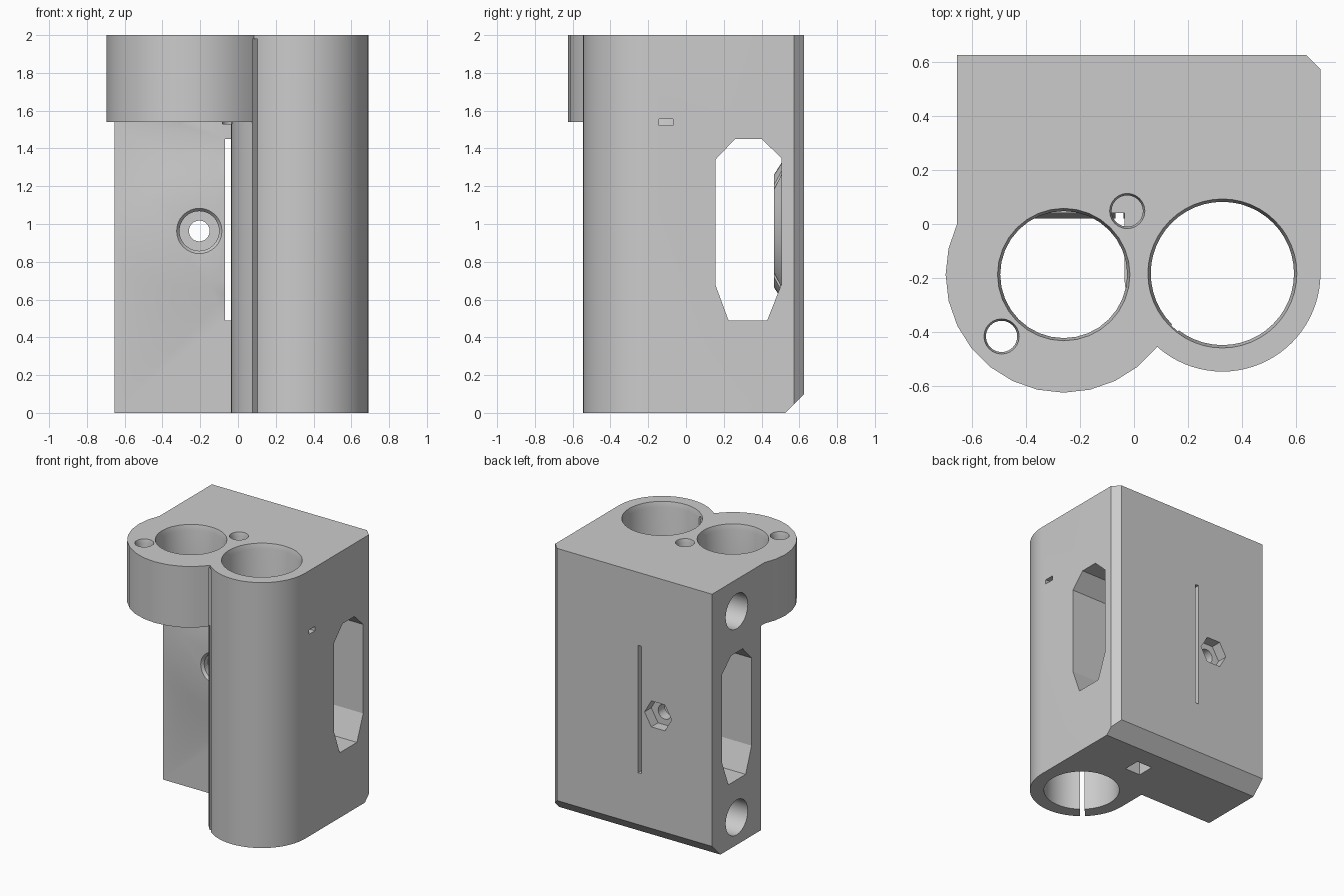
import bpy, bmesh, math
from mathutils import Vector

if "Cube" in bpy.data.objects:
    bpy.data.objects.remove(bpy.data.objects["Cube"])


def place(axis, a, b, t):
    return {'x': (t, a, b), 'y': (a, t, b), 'z': (a, b, t)}[axis]


def loft(name, axis, rings):
    """Closed solid through a list of (position, 2D points) rings."""
    bm = bmesh.new()
    loops = [[bm.verts.new(place(axis, a, b, t)) for a, b in pts] for t, pts in rings]
    n = len(loops[0])
    for lo, hi in zip(loops, loops[1:]):
        for i in range(n):
            j = (i + 1) % n
            bm.faces.new((lo[i], lo[j], hi[j], hi[i]))
    bm.faces.new(loops[0])
    bm.faces.new(loops[-1])
    bmesh.ops.recalc_face_normals(bm, faces=bm.faces)
    me = bpy.data.meshes.new(name)
    bm.to_mesh(me)
    bm.free()
    ob = bpy.data.objects.new(name, me)
    bpy.context.collection.objects.link(ob)
    return ob


def prism(name, axis, pts, t0, t1):
    return loft(name, axis, [(t0, pts), (t1, pts)])


def arc(c, r, a0, a1, n):
    return [(c[0] + r * math.cos(math.radians(a0 + (a1 - a0) * i / n)),
             c[1] + r * math.sin(math.radians(a0 + (a1 - a0) * i / n))) for i in range(n + 1)]


def turned(name, axis, c, profile, n=32):
    """Round solid along an axis from (position, radius) pairs."""
    return loft(name, axis, [(t, arc(c, r, 0, 360, n)[:-1]) for t, r in profile])


def rect(a0, a1, b0, b1):
    return [(a0, b0), (a1, b0), (a1, b1), (a0, b1)]


def combine(tool, op='DIFFERENCE'):
    m = body.modifiers.new(tool.name, 'BOOLEAN')
    m.operation, m.solver, m.object = op, 'EXACT', tool
    tool.hide_render = True
    bpy.context.view_layer.objects.active = body
    bpy.ops.object.modifier_apply(modifier=m.name)
    bpy.data.objects.remove(tool)


BEARING, NUT, BOLT = (0.327, -0.183), (-0.26, -0.187), (-0.205, 0.963)

# Main block and rounded bearing sleeve share one outline
outline = [(-0.655, 0.04), (-0.036, 0.04)] + arc(BEARING, 0.363, 180, 360, 40)
outline += [(0.69, 0.572), (0.637, 0.625), (-0.655, 0.625)]
body = prism("rod_end_block", 'z', outline, 0, 2)

# Nut holder at the top front, with a filler joining it to the block
combine(turned("nut_holder", 'z', NUT, [(1.54, 0.437), (2, 0.437)], 28), 'UNION')
combine(prism("holder_web", 'z', rect(-0.655, 0.1, -0.01, 0.1), 1.54, 2), 'UNION')

# Chamfer along the bottom back edge
combine(prism("back_chamfer", 'x', [(0.525, 0), (0.505, -0.02), (0.75, -0.02), (0.75, 0.225)], -1, 1))

# Belt passage through the whole width
belt = [(0.155, 1.34), (0.26, 1.45), (0.40, 1.45), (0.505, 1.35),
        (0.505, 0.68), (0.43, 0.49), (0.225, 0.49), (0.155, 0.68)]
combine(prism("belt_passage", 'x', belt, -1, 1))

# Raised pads on the front wall and inside the back wall
combine(turned("front_pad", 'y', (-0.24, 0.963), [(0.06, 0.412), (0.04, 0.412), (0.02, 0.31)], 40), 'UNION')
combine(turned("inner_pad", 'y', (-0.24, 0.963), [(0.53, 0.37), (0.505, 0.36), (0.467, 0.30)], 40), 'UNION')

# Two rod sockets open on the left side
for z in (0.207, 1.76):
    combine(turned("rod_socket", 'x', (0.332, z), [(-1, 0.132), (0.55, 0.132)], 24))

# Vertical bores with chamfered mouths
combine(turned("bearing_bore", 'z', BEARING,
               [(-0.1, 0.265), (1.96, 0.265), (2.02, 0.281)], 48))
combine(turned("nut_bore", 'z', NUT, [(1.53, 0.235), (1.96, 0.235), (2.02, 0.25)], 32))
for c in ((-0.025, 0.048), (-0.49, -0.416)):
    combine(turned("screw_hole", 'z', c, [(1.53, 0.058), (1.97, 0.058), (2.02, 0.07)], 24))

# Bolt hole, front counterbore and hexagonal recess behind
combine(turned("bolt_hole", 'y', BOLT, [(-0.1, 0.125), (0.02, 0.12), (0.04, 0.105),
                                       (0.085, 0.105), (0.0851, 0.055), (0.8, 0.055)], 32))
combine(turned("hex_recess", 'y', BOLT, [(0.545, 0.113), (0.7, 0.113)], 6))

# Thin slit through the front and back walls
combine(prism("belt_slit", 'y', rect(-0.068, -0.038, 0.49, 1.45), -0.05, 0.8))

# Clamping slit in the bearing sleeve
d = Vector((math.cos(math.radians(229)), math.sin(math.radians(229))))
s = Vector((-d.y, d.x)) * 0.017
b = Vector(BEARING)
slit = [tuple(p) for p in (b + d * 0.2 + s, b + d * 0.375 + s, b + d * 0.375 - s, b + d * 0.2 - s)]
combine(prism("sleeve_slit", 'z', slit, -0.1, 1.98))

# Small window in the right wall and square hole under the lower socket
combine(prism("side_window", 'x', rect(-0.143, -0.07, 1.522, 1.555), 0.5, 0.8))
combine(prism("socket_vent", 'z', rect(0.155, 0.285, 0.247, 0.377), -0.1, 0.2))

bpy.ops.object.select_all(action='DESELECT')
body.select_set(True)
bpy.context.view_layer.objects.active = body
bpy.ops.object.shade_smooth_by_angle(angle=math.radians(20))
